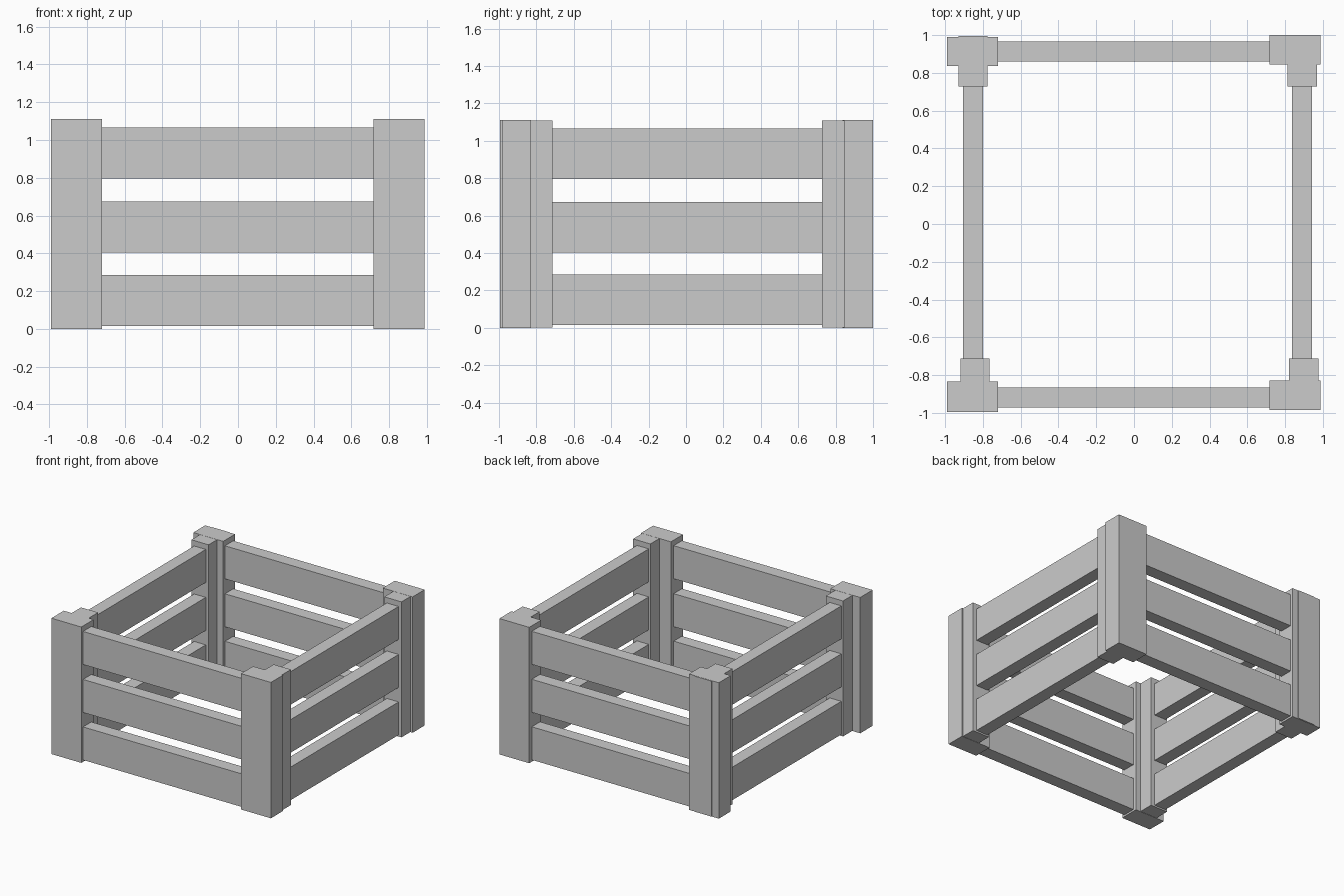
import bpy, bmesh
from mathutils import Vector

if "Cube" in bpy.data.objects:
    bpy.data.objects.remove(bpy.data.objects["Cube"])


def box(name, x0, x1, y0, y1, z0, z1):
    """Axis-aligned board between the given limits."""
    bm = bmesh.new()
    bmesh.ops.create_cube(bm, size=1)
    bmesh.ops.scale(bm, vec=Vector((x1 - x0, y1 - y0, z1 - z0)), verts=bm.verts)
    bmesh.ops.translate(
        bm, vec=Vector((x0 + x1, y0 + y1, z0 + z1)) / 2, verts=bm.verts)
    mesh = bpy.data.meshes.new(name)
    bm.to_mesh(mesh)
    bm.free()
    obj = bpy.data.objects.new(name, mesh)
    bpy.context.collection.objects.link(obj)
    return obj


HEIGHT = 1.11

# Corner posts: an outer board along x and an inner board along y,
# each corner hand-placed slightly differently (x0, x1, y0, y1)
posts = {
    "front_left": ((-0.99, -0.72, -0.995, -0.835), (-0.92, -0.765, -0.985, -0.713)),
    "front_right": ((0.717, 0.987, -0.985, -0.829), (0.822, 0.977, -0.98, -0.713)),
    "back_left": ((-0.99, -0.72, 0.837, 0.99), (-0.93, -0.775, 0.727, 0.996)),
    "back_right": ((0.717, 0.987, 0.845, 1.0), (0.813, 0.968, 0.727, 0.995)),
}
for corner, (wide, deep) in posts.items():
    box(corner + "_post_wide_board", *wide, 0, HEIGHT)
    box(corner + "_post_deep_board", *deep, 0.002, HEIGHT - 0.001)

# Three horizontal slats on each side, tucked into the posts
slats = {
    "front": (-0.80, 0.80, -0.972, -0.865),
    "back": (-0.80, 0.80, 0.86, 0.967),
    "left": (-0.905, -0.80, -0.80, 0.80),
    "right": (0.836, 0.943, -0.80, 0.80),
}
for side, limits in slats.items():
    for level, z in zip(("lower", "middle", "upper"), (0.015, 0.403, 0.795)):
        box(f"{side}_{level}_slat", *limits, z, z + 0.27)
